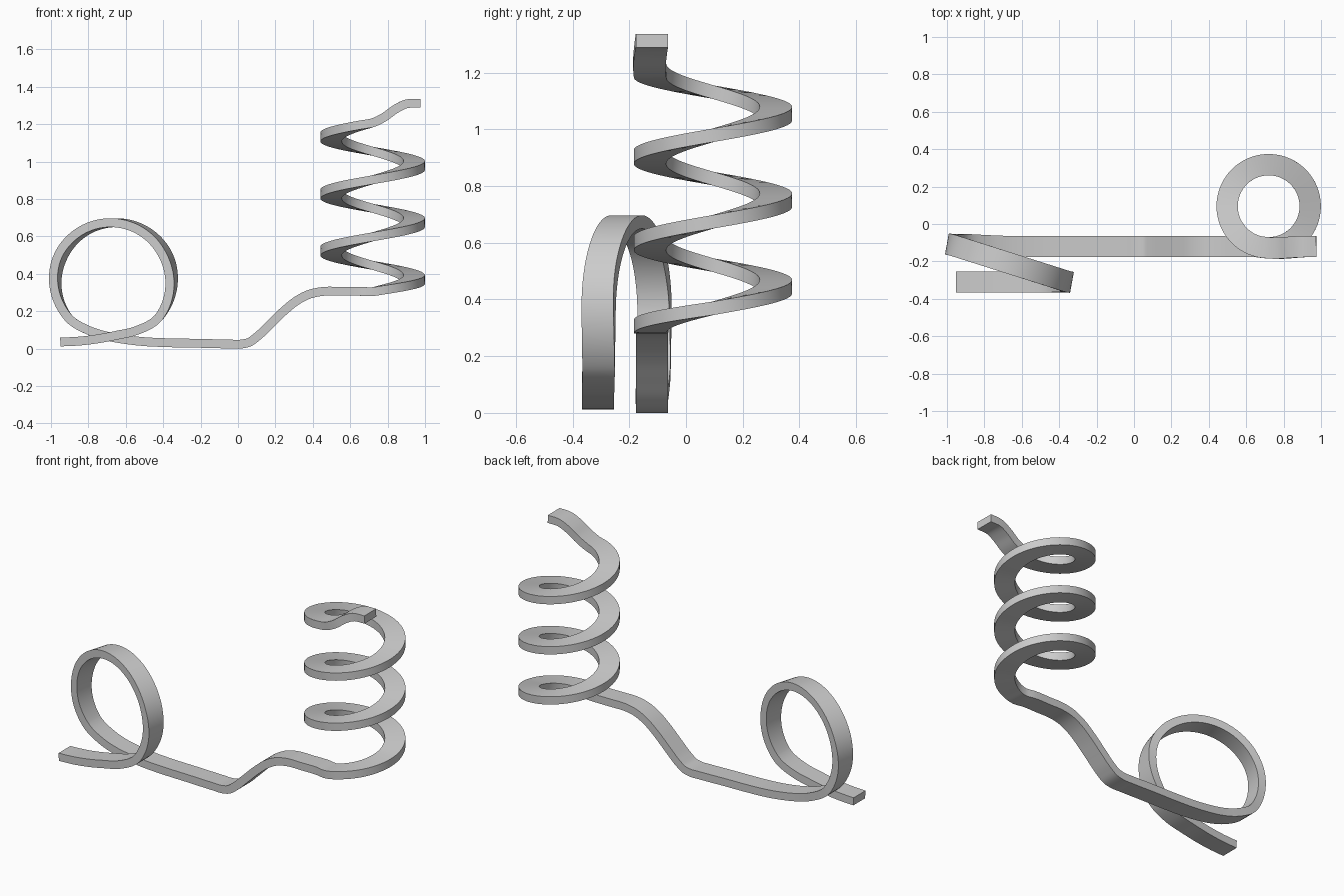
import bpy, bmesh
from math import sin, cos, radians
from mathutils import Vector

if "Cube" in bpy.data.objects:
    bpy.data.objects.remove(bpy.data.objects["Cube"])

WIDTH, THICK, STEPS = 0.114, 0.047, 6
path = []          # (point, sideways direction of the strip)


def add(x, y, z, side=(0, 1, 0)):
    path.append((Vector((x, y, z)), Vector(side)))


# entry strip, rising into the loop
for x, z in [(-.95, .035), (-.85, .04), (-.75, .052), (-.65, .071), (-.55, .094)]:
    add(x, -.31, z)

# vertical loop, the upper half drifting back in y
for d in range(-40, 221, 10):
    a = radians(d)
    u = min(max((1 - cos(a)) / 2, 0), 1) if 0 <= d <= 180 else (0 if d < 0 else 1)
    over = min(d + 40, 220 - d)
    tilt = radians(min(17, over * 0.26))
    add(-.666 + .311 * cos(a), -.308 + .197 * u, .362 + .311 * sin(a),
        (sin(tilt), cos(tilt), 0))

# straight run, then the ramp up to the helix
for x, z in [(-.8, .098), (-.7, .066), (-.6, .048), (-.5, .037), (-.4, .032),
             (-.2, .028), (-.05, .0245), (.02, .0245), (.06, .034), (.1, .062),
             (.17, .128), (.25, .205), (.32, .26), (.38, .29), (.45, .305),
             (.55, .306), (.65, .306)]:
    add(x, -.12 if x > -.75 else -.116, z)

# three-turn helix
for d in range(0, 1081, 15):
    t, a = d / 360, radians(d - 90)
    add(.72 + .222 * cos(a), .095 + .222 * sin(a),
        .2925 + .305 * t + .012 * max(0, 1 - 4 * t), (-cos(a), -sin(a), 0))

# exit strip at the top
for x, y, z in [(.78, -.129, 1.236), (.84, -.125, 1.279), (.9, -.121, 1.308), (.975, -.12, 1.312)]:
    add(x, y, z)

# smooth curve through the path points
pts = [p for p, s in path]
n = len(pts)
tan = []
for i in range(n):
    if i in (0, n - 1):
        tan.append((pts[min(i + 1, n - 1)] - pts[max(i - 1, 0)]).normalized())
    else:
        a, b = pts[i] - pts[i - 1], pts[i + 1] - pts[i]
        tan.append((a / a.length_squared + b / b.length_squared).normalized())

samples = []
for i in range(n - 1):
    length = (pts[i + 1] - pts[i]).length
    m0, m1 = tan[i] * length, tan[i + 1] * length
    for k in range(STEPS + (i == n - 2)):
        t = k / STEPS
        p = ((2*t**3 - 3*t*t + 1) * pts[i] + (t**3 - 2*t*t + t) * m0
             + (3*t*t - 2*t**3) * pts[i + 1] + (t**3 - t*t) * m1)
        samples.append((p, path[i][1].lerp(path[i + 1][1], t)))

# sweep the rectangular section along it
bm = bmesh.new()
rings = []
for i, (p, side) in enumerate(samples):
    t = (samples[min(i + 1, len(samples) - 1)][0] - samples[max(i - 1, 0)][0]).normalized()
    w = (side - t * side.dot(t)).normalized()
    up = t.cross(w)
    rings.append([bm.verts.new(p + w * a * WIDTH / 2 + up * b * THICK / 2)
                  for a, b in ((-1, -1), (1, -1), (1, 1), (-1, 1))])
for r, s in zip(rings, rings[1:]):
    for j in range(4):
        k = (j + 1) % 4
        bm.faces.new((r[j], r[k], s[k], s[j]))
bm.faces.new(rings[0])
bm.faces.new(rings[-1])
bmesh.ops.recalc_face_normals(bm, faces=bm.faces)

mesh = bpy.data.meshes.new("coaster_track")
bm.to_mesh(mesh)
bm.free()
track = bpy.data.objects.new("coaster_track", mesh)
bpy.context.collection.objects.link(track)
bpy.context.view_layer.objects.active = track
track.select_set(True)
bpy.ops.object.shade_smooth_by_angle(angle=radians(30))
